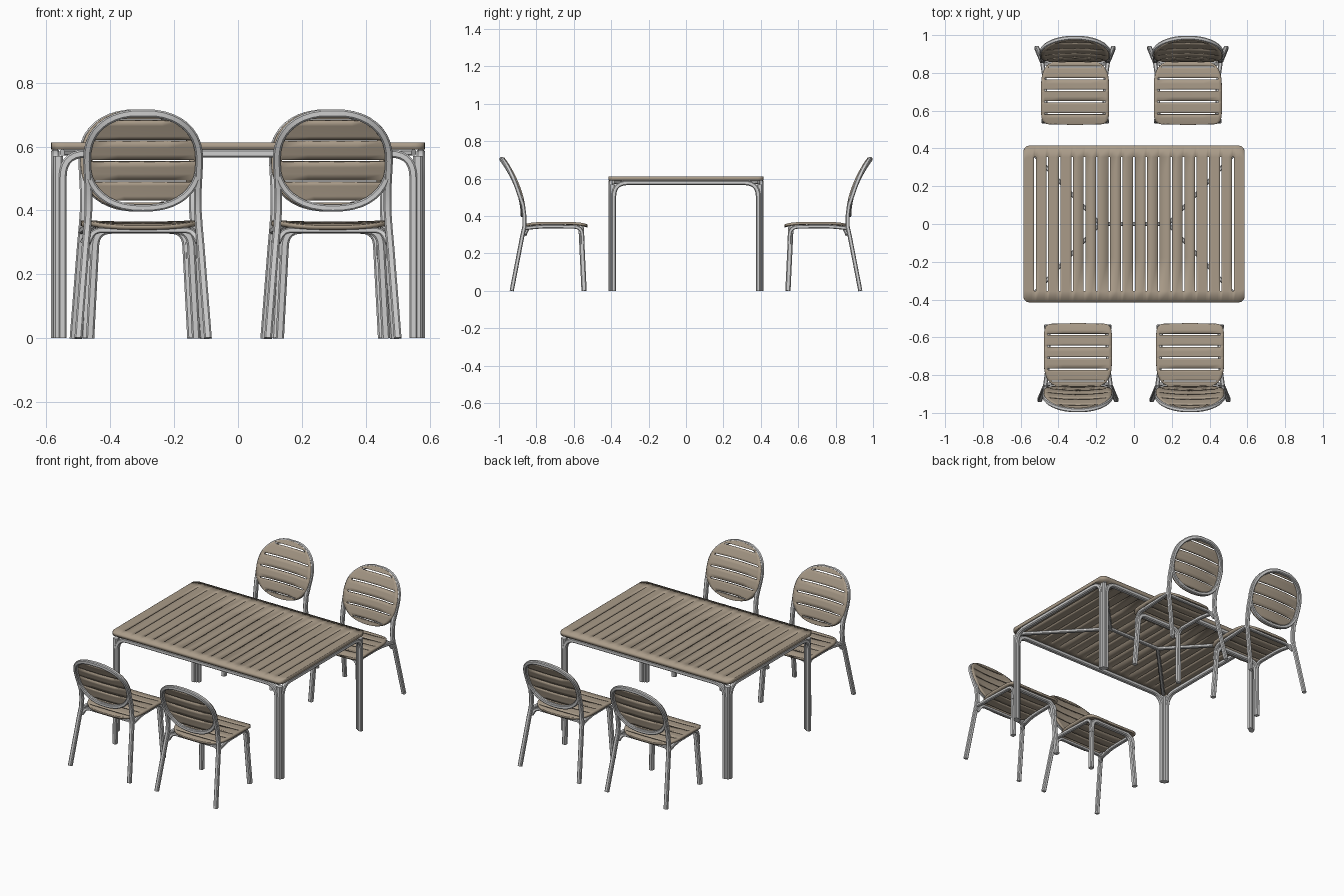
import bpy, bmesh, math
from mathutils import Vector, Matrix

cube = bpy.data.objects.get("Cube")
if cube:
    bpy.data.objects.remove(cube, do_unlink=True)


def material(name, rgb):
    m = bpy.data.materials.new(name)
    m.use_nodes = True
    color = (*rgb, 1)
    m.diffuse_color = color
    m.node_tree.nodes["Principled BSDF"].inputs["Base Color"].default_value = color
    return m


WOOD = material("taupe slats", (0.40, 0.33, 0.25))
METAL = material("light grey frame", (0.62, 0.62, 0.62))


def finish(name, bm, mat):
    bmesh.ops.recalc_face_normals(bm, faces=bm.faces)
    mesh = bpy.data.meshes.new(name)
    bm.to_mesh(mesh)
    bm.free()
    mesh.materials.append(mat)
    mesh.shade_smooth()
    mesh.set_sharp_from_angle(angle=math.radians(35))
    obj = bpy.data.objects.new(name, mesh)
    bpy.context.collection.objects.link(obj)
    return obj


def sweep(name, path, side, width, depth):
    """Chamfered bar along a path; depth lies along the side axis."""
    path = [Vector(p) for p in path]
    side = Vector(side)
    a, b, k = width / 2, depth / 2, 0.6
    section = [(a, k * b), (k * a, b), (-k * a, b), (-a, k * b),
               (-a, -k * b), (-k * a, -b), (k * a, -b), (a, -k * b)]
    bm = bmesh.new()
    rings = []
    for i, p in enumerate(path):
        before = path[max(i - 1, 0)]
        after = path[min(i + 1, len(path) - 1)]
        t = (after - before).normalized()
        s = (side - t * side.dot(t)).normalized()
        n = t.cross(s)
        rings.append([bm.verts.new(p + n * u + s * v) for u, v in section])
    for r, q in zip(rings, rings[1:]):
        for i in range(8):
            j = (i + 1) % 8
            bm.faces.new((r[i], r[j], q[j], q[i]))
    bm.faces.new(rings[0])
    bm.faces.new(rings[-1])
    return finish(name, bm, METAL)


def fillet(points, radius, steps=7):
    """Round the inner corners of a polyline."""
    pts = [Vector(p) for p in points]
    out = [pts[0]]
    for a, b, c in zip(pts, pts[1:], pts[2:]):
        start = b + (a - b).normalized() * radius
        end = b + (c - b).normalized() * radius
        for i in range(steps + 1):
            t = i / steps
            out.append(start * (1 - t) ** 2 + b * 2 * t * (1 - t) + end * t * t)
    return out + [pts[-1]]


def slatted(name, samples, slots, gap, half_width, place, reach, thick):
    """Panel of rows with slots left open, shaped by half_width and place."""
    rows = [v for v in samples if all(abs(v - s) > gap for s in slots)]
    rows = sorted(rows + [s + e * gap / 2 for s in slots for e in (-1, 1)])
    cols = [-1, -reach, -reach / 2, 0, reach / 2, reach, 1]
    bm = bmesh.new()
    grid = [[bm.verts.new(place(u * half_width(v), v)) for u in cols] for v in rows]
    for i in range(len(rows) - 1):
        mid = (rows[i] + rows[i + 1]) / 2
        in_slot = any(abs(mid - s) < gap / 4 for s in slots)
        for j in range(len(cols) - 1):
            if in_slot and 0 < j < len(cols) - 2:
                continue
            bm.faces.new((grid[i][j], grid[i][j + 1], grid[i + 1][j + 1], grid[i + 1][j]))
    obj = finish(name, bm, WOOD)
    mod = obj.modifiers.new("thickness", "SOLIDIFY")
    mod.thickness = thick
    mod.offset = 0
    return obj


def spread(center, half, count=24):
    return [center - half * math.cos(math.pi * i / count) for i in range(count + 1)]


# Table top with rounded corners
TX, TY, R = 0.585, 0.415, 0.03


def top_half(v):
    d = min(TX - abs(v), R)
    return TY - R + math.sqrt(max(0, R * R - (R - d) ** 2))


slatted("table_top", spread(0, TX, 40), [0.0655 * i for i in range(-8, 9)], 0.009,
        top_half, lambda w, v: (v, w, 0.601), 0.855, 0.022)

# Table frame: an arch on each side, paired at every corner
for s, label in ((-1, "front"), (1, "back")):
    y = s * 0.401
    sweep(label + "_table_arch",
          fillet([(-0.549, y, 0), (-0.549, y, 0.578), (0.549, y, 0.578), (0.549, y, 0)], 0.075),
          (0, 1, 0), 0.025, 0.027)
for s, label in ((-1, "right"), (1, "left")):
    x = s * 0.572
    sweep(label + "_table_arch",
          fillet([(x, -0.386, 0), (x, -0.386, 0.578), (x, 0.386, 0.578), (x, 0.386, 0)], 0.075),
          (1, 0, 0), 0.025, 0.026)
    for t in (-1, 1):
        sweep(label + "_diagonal_brace", [(s * 0.18, 0, 0.581), (s * 0.55, t * 0.39, 0.581)],
              (0, 0, 1), 0.02, 0.018)
        # Corner strip joining the paired legs
        sweep(label + "_leg_corner", [(s * 0.563, t * 0.395, 0), (s * 0.563, t * 0.395, 0.57)],
              (1, 0, 0), 0.03, 0.03)
sweep("center_brace", [(-0.19, 0, 0.581), (0.19, 0, 0.581)], (0, 0, 1), 0.02, 0.018)

# Chair, facing the table
BACK_Z, POWER = 0.556, 2.3


def back_y(x, z):
    t = (z - 0.4) / 0.31
    return -0.862 - 0.055 * t - 0.06 * t * t - 0.012 * (1 - (x / 0.18) ** 2)


def ring(deg):
    c, s = math.cos(math.radians(deg)), math.sin(math.radians(deg))
    x = 0.176 * math.copysign(abs(c) ** (2 / POWER), c)
    z = BACK_Z + 0.149 * math.copysign(abs(s) ** (2 / POWER), s)
    return (x, back_y(x, z), z)


def back_half(z):
    s = min(1, abs(z - BACK_Z) / 0.156)
    return max(0.01, 0.181 * (1 - s ** POWER) ** (1 / POWER))


def seat_half(y):
    s = (y + 0.698) / 0.171
    n = 9 if s > 0 else 3.5
    return max(0.05, 0.18 * (1 - min(1, abs(s)) ** n) ** (1 / n))


def seat_place(w, y):
    s = (y + 0.698) / 0.171
    return (w, y, 0.362 - 0.012 * s ** 4 - 0.004 * (1 - (w / 0.18) ** 2))


def mirrored(points):
    return points + [(-x, y, z) for x, y, z in reversed(points)]


parts = [
    slatted("seat", spread(-0.698, 0.171), [-0.585 - 0.0615 * i for i in range(5)], 0.008,
            seat_half, seat_place, 0.9, 0.014),
    slatted("backrest", spread(BACK_Z, 0.156), [0.428 + 0.064 * i for i in range(5)], 0.007,
            back_half, lambda w, z: (w, back_y(w, z) + 0.012, z), 0.88, 0.011),
]

# Rear legs run up into the hoop around the backrest
leg = [(0.203, -0.932, 0), (0.18, -0.876, 0.29), (0.175, -0.864, 0.345),
       (0.171, -0.864, 0.40), (0.171, -0.872, 0.46)]
hoop = [ring(d) for d in range(0, 91, 9)]
parts.append(sweep("rear_legs_and_hoop", mirrored(leg + hoop[:-1]), (0, 1, 0), 0.024, 0.022))
parts.append(sweep("lower_hoop", [ring(d) for d in range(180, 361, 9)], (0, 1, 0), 0.022, 0.018))

# Front legs with a bar across, then side rails and a rear bar
front = [(0.166, -0.545, 0), (0.148, -0.561, 0.34), (-0.148, -0.561, 0.34), (-0.166, -0.545, 0)]
parts.append(sweep("front_legs", fillet(front, 0.05), (0, 1, 0), 0.026, 0.028))
for s, label in ((-1, "right"), (1, "left")):
    rail = [(s * 0.157, -0.552, 0.25), (s * 0.155, -0.556, 0.342),
            (s * 0.16, -0.76, 0.345), (s * 0.175, -0.865, 0.335)]
    parts.append(sweep(label + "_seat_rail", fillet(rail, 0.045), (1, 0, 0), 0.02, 0.022))
rear = [(0.172, -0.862, 0.30), (0.155, -0.845, 0.338), (-0.155, -0.845, 0.338), (-0.172, -0.862, 0.30)]
parts.append(sweep("rear_bar", fillet(rear, 0.025), (0, 1, 0), 0.018, 0.018))

# Two chairs on each long side
copies = ((0.297, 0, "front_left"), (-0.312, math.pi, "back_right"), (0.285, math.pi, "back_left"))
for x, angle, label in copies:
    for part in parts:
        twin = part.copy()
        twin.name = label + "_" + part.name
        twin.matrix_world = Matrix.Translation((x, 0, 0)) @ Matrix.Rotation(angle, 4, "Z")
        bpy.context.collection.objects.link(twin)
for part in parts:
    part.name = "front_right_" + part.name
    part.matrix_world = Matrix.Translation((-0.297, 0, 0))
